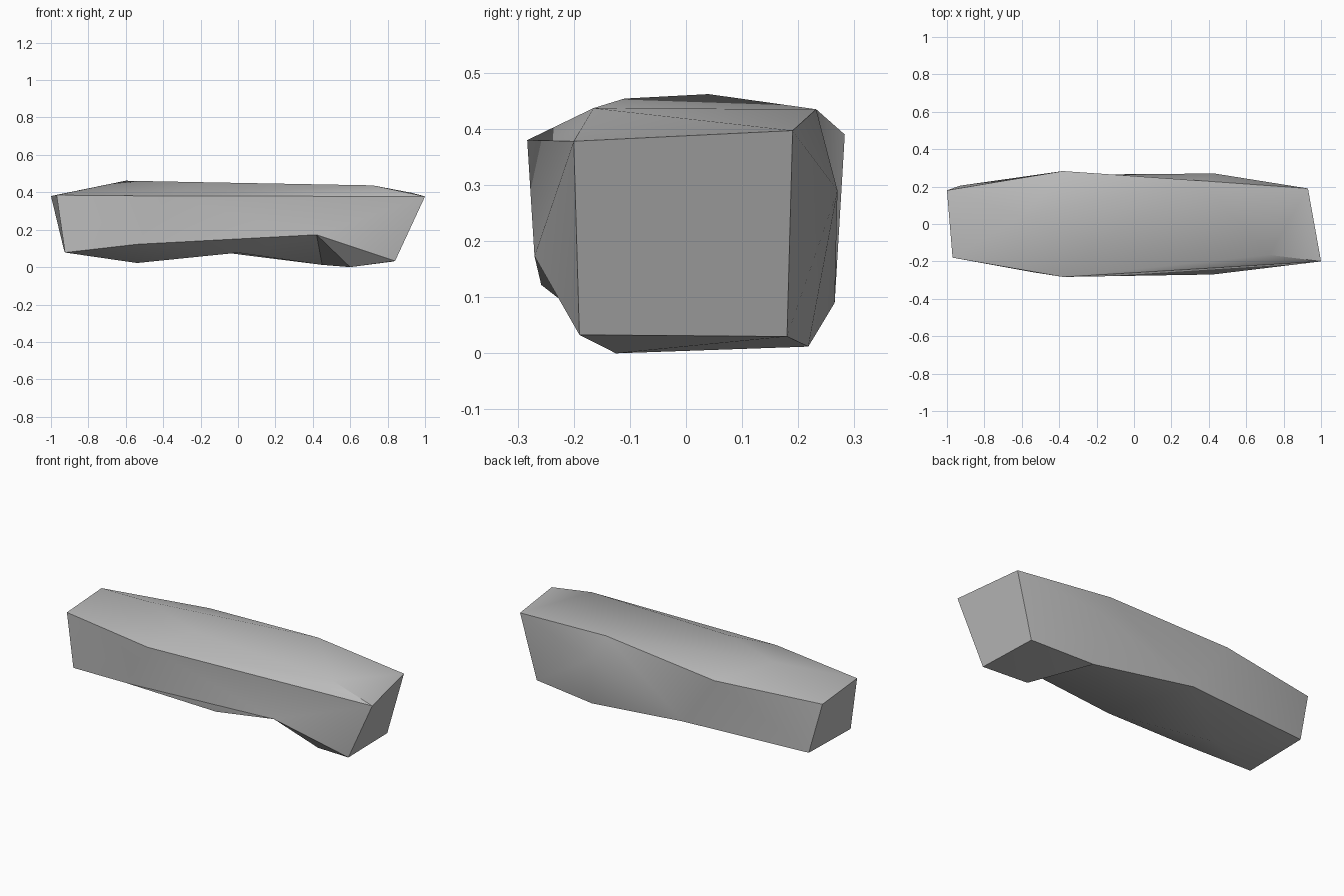
import bpy
import bmesh
import math
from mathutils import Vector, geometry

cube = bpy.data.objects.get("Cube")
if cube:
    bpy.data.objects.remove(cube, do_unlink=True)

# The four long edges of the hewn block, each running from -x to +x
front_top = [(-.97, -.18, .385), (-.38, -.283, .38), (1, -.2, .378)]
back_top = [(-1, .18, .38), (-.38, .283, .39), (.35, .232, .435), (.93, .19, .397)]
front_bottom = [(-.925, -.185, .078), (-.54, -.258, .122), (.42, -.27, .173), (.84, -.19, .033)]
back_bottom = [(-.93, .205, .09), (-.17, .265, .09), (.45, .218, .012), (.83, .18, .03)]

# Bumps and hollows inside the sides
top_bumps = [(-.6, .04, .462), (-.2, -.11, .454), (.72, -.165, .437)]
bottom_bumps = [(-.54, 0, .022), (0, -.2, .077), (.6, -.125, 0)]
back_bumps = [(.43, .27, .29)]

# Ridges that run across the top
top_ridges = [(top_bumps[0], back_top[2]), (front_top[1], top_bumps[2])]

bm = bmesh.new()
verts = {}


def vert(p):
    if p not in verts:
        verts[p] = bm.verts.new(p)
    return verts[p]


def side(edge_a, edge_b, bumps, axis, ridges=()):
    """Fill the strip between two long edges, passing through its bumps."""
    loop = edge_a + edge_b[::-1]
    points = loop + bumps
    flat = [Vector((p[0], p[axis])) for p in points]
    border = [(i, (i + 1) % len(loop)) for i in range(len(loop))]
    creases = [(points.index(a), points.index(b)) for a, b in ridges]
    result = geometry.delaunay_2d_cdt(flat, border + creases, [], 1, 1e-6)
    order = [ids[0] for ids in result[3]]
    for f in result[2]:
        bm.faces.new([vert(points[order[i]]) for i in f])
    # Crisp rim around each side
    for i, j in border:
        rim = bm.edges.get((vert(loop[i]), vert(loop[j])))
        if rim:
            rim.smooth = False


# Long sides
side(front_top, back_top, top_bumps, 1, top_ridges)
side(front_bottom, back_bottom, bottom_bumps, 1)
side(front_bottom, front_top, [], 2)
side(back_bottom, back_top, back_bumps, 2)

# Ends
for end in (0, -1):
    bm.faces.new([vert(e[end]) for e in (front_top, back_top, back_bottom, front_bottom)])

bmesh.ops.recalc_face_normals(bm, faces=bm.faces[:])
mesh = bpy.data.meshes.new("stone_block")
bm.to_mesh(mesh)
bm.free()
block = bpy.data.objects.new("stone_block", mesh)
bpy.context.scene.collection.objects.link(block)

# Plain grey stone
stone = bpy.data.materials.new("grey_stone")
stone.use_nodes = True
grey = (.5, .5, .5, 1)
stone.diffuse_color = grey
stone.node_tree.nodes["Principled BSDF"].inputs["Base Color"].default_value = grey
mesh.materials.append(stone)

# Soft sides with crisp corners
bpy.context.view_layer.objects.active = block
block.select_set(True)
bpy.ops.object.shade_smooth_by_angle(angle=math.radians(35), keep_sharp_edges=True)
